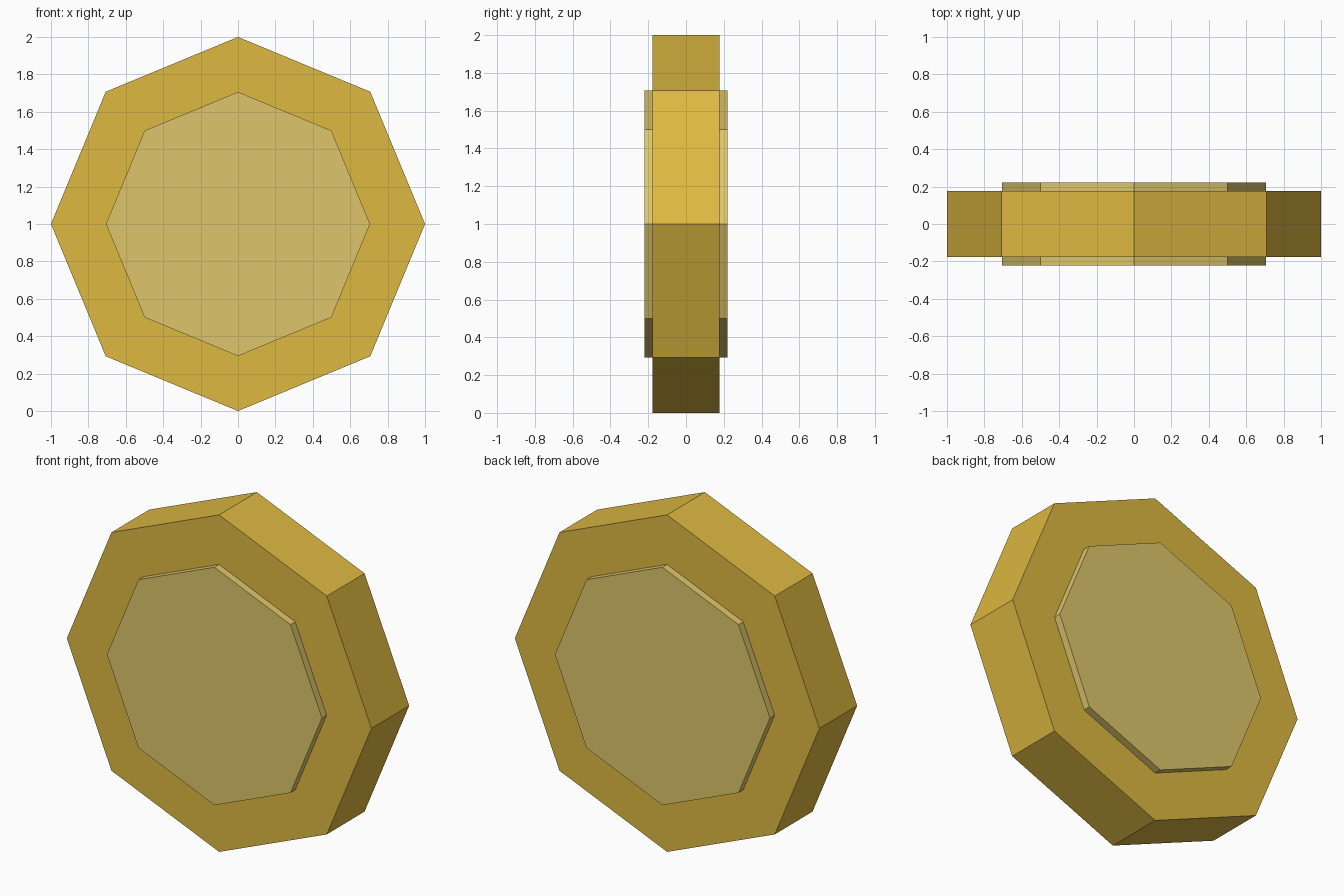
import bpy
import math

if "Cube" in bpy.data.objects:
    bpy.data.objects.remove(bpy.data.objects["Cube"])


def material(name, rgb):
    m = bpy.data.materials.new(name)
    m.diffuse_color = (*rgb, 1.0)
    m.use_nodes = True
    m.node_tree.nodes["Principled BSDF"].inputs["Base Color"].default_value = m.diffuse_color
    return m


def octagon(name, radius, depth, mat):
    # Flat-faced eight-sided disc, axis along y, points up and sideways
    bpy.ops.mesh.primitive_cylinder_add(vertices=8, radius=radius, depth=depth,
                                        location=(0, 0, 1),
                                        rotation=(math.pi / 2, 0, 0))
    ob = bpy.context.object
    ob.name = name
    ob.data.materials.append(mat)
    return ob


gold = material("gold", (0.73, 0.485, 0.053))
pale_gold = material("pale gold", (0.73, 0.565, 0.147))

# Thick outer rim and the slightly raised centre showing on both faces
octagon("coin_rim", 1.0, 0.354, gold)
octagon("coin_centre", 0.706, 0.442, pale_gold)
